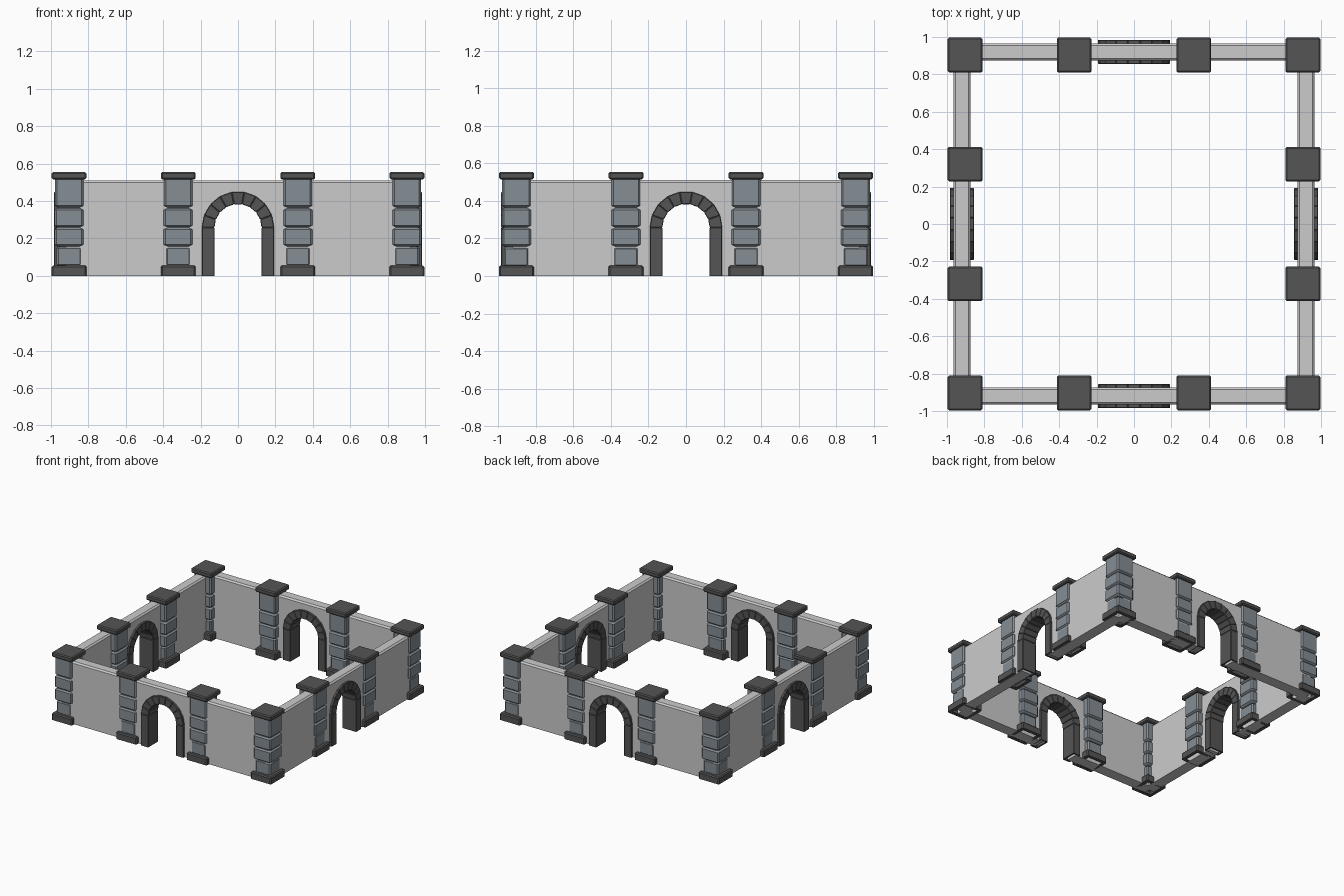
import bpy, bmesh
from math import pi, sin, cos
from mathutils import Matrix, Vector

if "Cube" in bpy.data.objects:
    bpy.data.objects.remove(bpy.data.objects["Cube"])

P = 0.903      # pillar centre line
W = 0.92       # wall centre line
MID = 0.32     # gate pillar offset
SPRING = 0.258 # arch spring height


def material(name, rgb):
    m = bpy.data.materials.new(name)
    m.diffuse_color = (*rgb, 1)
    m.use_nodes = True
    m.node_tree.nodes["Principled BSDF"].inputs["Base Color"].default_value = m.diffuse_color
    return m


DARK = material("dark_stone", (0.09, 0.09, 0.09))
BLUE = material("blue_grey_stone", (0.235, 0.27, 0.30))


def finish(bm, name, mat=None):
    bmesh.ops.recalc_face_normals(bm, faces=bm.faces)
    me = bpy.data.meshes.new(name)
    bm.to_mesh(me)
    bm.free()
    if mat:
        me.materials.append(mat)
    return me


def place(me, name, loc=(0, 0, 0), turn=0):
    ob = bpy.data.objects.new(name, me)
    ob.location = loc
    ob.rotation_euler.z = turn
    bpy.context.collection.objects.link(ob)
    return ob


def add_prism(bm, outline, depth, y0=0):
    """Extrude an xz outline symmetrically along y."""
    face = bm.faces.new([bm.verts.new((x, y0 - depth / 2, z)) for x, z in outline])
    out = bmesh.ops.extrude_face_region(bm, geom=[face])
    verts = [v for v in out["geom"] if isinstance(v, bmesh.types.BMVert)]
    bmesh.ops.translate(bm, verts=verts, vec=(0, depth, 0))


def bevel(bm, edges, width):
    bmesh.ops.bevel(bm, geom=list(edges), offset=width, segments=1,
                    profile=0.5, affect='EDGES')


def slab(name, half, z0, z1, open_bottom=False):
    """Square slab with chamfered edges."""
    bm = bmesh.new()
    bmesh.ops.create_cube(bm, size=1, matrix=Matrix.Translation((0, 0, (z0 + z1) / 2))
                          @ Matrix.Diagonal((2 * half, 2 * half, z1 - z0, 1)))
    bevel(bm, [e for e in bm.edges if not open_bottom
               or max(v.co.z for v in e.verts) > z0 + 1e-4], 0.008)
    if open_bottom:
        bm.normal_update()
        low = [f for f in bm.faces if f.normal.z < -0.99]
        bmesh.ops.inset_region(bm, faces=low, thickness=0.03)
        bmesh.ops.delete(bm, geom=low, context='FACES')
    return finish(bm, name, DARK)


def shaft(name):
    """Stack of rusticated blocks: a square profile with cut corners, lofted."""
    profile = [(0.067, 0.04)]
    for z0, z1, half in ((0.05, 0.155, 0.067), (0.158, 0.257, 0.077),
                         (0.26, 0.361, 0.077), (0.365, 0.525, 0.076)):
        profile += [(half - 0.012, z0), (half, z0 + 0.01),
                    (half, z1 - 0.01), (half - 0.012, z1)]
    bm = bmesh.new()
    rings = []
    for h, z in profile:
        c = h - 0.01
        pts = [(h, -c), (h, c), (c, h), (-c, h), (-h, c), (-h, -c), (-c, -h), (c, -h)]
        rings.append([bm.verts.new((x, y, z)) for x, y in pts])
    for a, b in zip(rings, rings[1:]):
        for i in range(8):
            j = (i + 1) % 8
            bm.faces.new((a[i], a[j], b[j], b[i]))
    return finish(bm, name, BLUE)


def wall(name):
    """One side wall with an arched opening and a chamfered top."""
    r = 0.16
    arc = [(r * cos(pi * i / 18), SPRING + r * sin(pi * i / 18)) for i in range(19)]
    outline = [(-W, 0), (-W, 0.51), (W, 0.51), (W, 0), (r, 0)] + arc + [(-r, 0)]
    bm = bmesh.new()
    add_prism(bm, outline, 0.092)
    bevel(bm, [e for e in bm.edges if all(v.co.z > 0.5 for v in e.verts)
               and abs(e.verts[0].co.x - e.verts[1].co.x) > 1], 0.012)
    return finish(bm, name)


def arch(name):
    """Ring of nine voussoirs standing on two jambs."""
    ri, ro, depth, n = 0.126, 0.193, 0.128, 9
    bm = bmesh.new()
    for i in range(n):
        a, b = pi * i / n, pi * (i + 1) / n
        add_prism(bm, [(r * cos(t), SPRING + r * sin(t))
                       for r, t in ((ri, a), (ro, a), (ro, b), (ri, b))], depth)
    for s in (-1, 1):
        add_prism(bm, [(s * ri, 0), (s * ro, 0), (s * ro, SPRING), (s * ri, SPRING)], depth)
    bevel(bm, [e for e in bm.edges if max(v.co.z for v in e.verts) > 0.001], 0.003)
    # jambs are open underneath
    low = [f for f in bm.faces if all(v.co.z < 1e-4 for v in f.verts)]
    bmesh.ops.inset_individual(bm, faces=low, thickness=0.012)
    bmesh.ops.delete(bm, geom=low, context='FACES')
    return finish(bm, name, DARK)


base_mesh = slab("pillar_base", 0.093, 0, 0.056, True)
cap_mesh = slab("pillar_cap", 0.093, 0.515, 0.555)
shaft_mesh = shaft("pillar_shaft")
wall_mesh = wall("wall")
arch_mesh = arch("gate_arch")

# Each side: wall, gate arch, two gate pillars and one corner pillar
for k in range(4):
    turn = k * pi / 2
    rot = Matrix.Rotation(turn, 3, 'Z')
    centre = rot @ Vector((0, -W, 0))
    place(wall_mesh, "wall", centre, turn)
    place(arch_mesh, "gate_arch", centre, turn)
    for x in (-P, -MID, MID):
        spot = rot @ Vector((x, -P, 0))
        for me in (base_mesh, shaft_mesh, cap_mesh):
            place(me, me.name, spot, turn)
